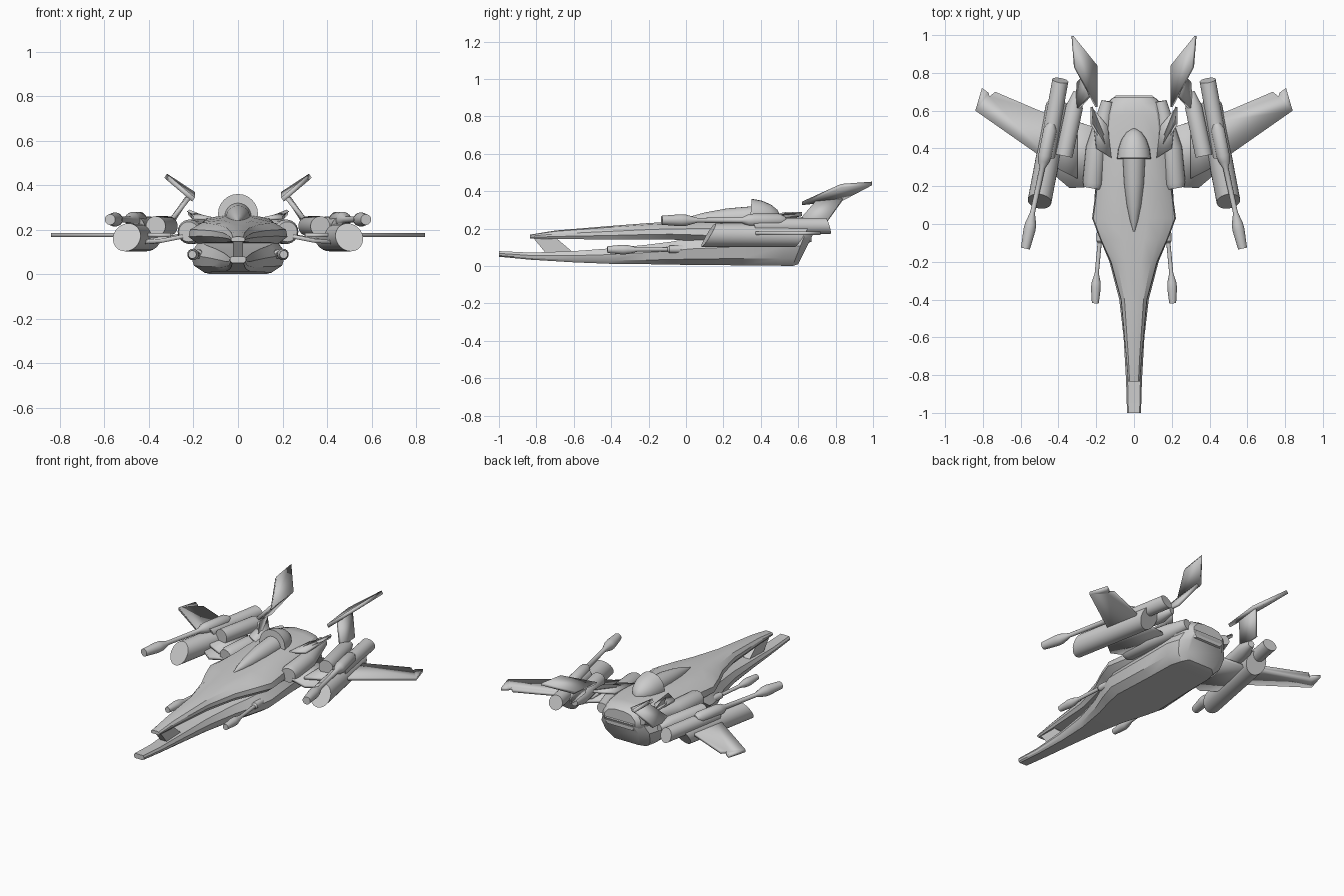
import bpy, bmesh, math
from mathutils import Vector


def finish(name, bm, mirror=False, thick=0, angle=32):
    bmesh.ops.recalc_face_normals(bm, faces=bm.faces)
    me = bpy.data.meshes.new(name)
    bm.to_mesh(me)
    bm.free()
    ob = bpy.data.objects.new(name, me)
    bpy.context.collection.objects.link(ob)
    bpy.ops.object.select_all(action='DESELECT')
    bpy.context.view_layer.objects.active = ob
    ob.select_set(True)
    bpy.ops.object.shade_smooth_by_angle(angle=math.radians(angle))
    if thick:
        m = ob.modifiers.new("thickness", 'SOLIDIFY')
        m.thickness = thick
        m.offset = 0
    if mirror:
        m = ob.modifiers.new("mirror", 'MIRROR')
        m.use_axis[0] = True
    return ob


def skin(name, rings, mirror=False):
    """Bridge rings of points and cap both ends."""
    bm = bmesh.new()
    vs = [[bm.verts.new(p) for p in r] for r in rings]
    n = len(vs[0])
    for a, b in zip(vs, vs[1:]):
        for i in range(n):
            j = (i + 1) % n
            bm.faces.new((a[i], a[j], b[j], b[i]))
    bm.faces.new(vs[0])
    bm.faces.new(vs[-1])
    return finish(name, bm, mirror)


def hull(name, stations, half):
    """Loft stations (y, width, bottom, top, rake) with a unit half-section."""
    rings = []
    for y, w, zb, zt, rake in stations:
        prof = half + [(-x, z) for x, z in reversed(half)]
        rings.append([(x * w, y + rake * z, zb + z * (zt - zb)) for x, z in prof])
    return skin(name, rings)


def tube(name, pts, mirror=True, slant=0, n=24):
    """Round body through (x, y, z, radius) points, optionally slant-cut."""
    axis = (Vector(pts[-1][:3]) - Vector(pts[0][:3])).normalized()
    u = axis.cross(Vector((0, 0, 1))).normalized()
    v = u.cross(axis)
    rings = []
    for x, y, z, r in pts:
        ring = []
        for i in range(n):
            a = 2 * math.pi * i / n
            up = r * math.sin(a)
            ring.append(Vector((x, y, z)) + u * r * math.cos(a) + v * up + axis * up * slant)
        rings.append(ring)
    return skin(name, rings, mirror)


def plate(name, pts, thick):
    bm = bmesh.new()
    bm.faces.new([bm.verts.new(p) for p in pts])
    return finish(name, bm, True, thick)


# Lower hull with long flat nose and raked tail
hull("lower_hull", [
    (-1.0, .037, .05, .08, 0), (-.83, .042, .034, .072, 0), (-.6, .055, .02, .08, 0),
    (-.4, .078, .012, .095, 0), (-.2, .13, .01, .115, 0), (-.08, .18, .008, .13, 0),
    (.03, .215, .006, .15, 0), (.3, .2, .004, .17, 0),
    (.5, .195, .002, .18, .05), (.57, .17, 0, .18, .07), (.6, .12, .01, .17, .08)],
    [(.7, 0), (.92, .22), (1, .6), (.8, 1)])

# Upper hull, separated from the lower nose by an open gap
hull("upper_hull", [
    (-.835, .032, .147, .168, 0), (-.7, .042, .145, .19, 0), (-.4, .07, .142, .215, 0),
    (-.2, .125, .143, .23, 0), (-.08, .18, .142, .237, 0), (.03, .222, .135, .243, 0),
    (.2, .2, .12, .255, 0), (.4, .195, .12, .265, 0), (.58, .17, .12, .26, 0),
    (.64, .145, .12, .255, 0), (.67, .11, .13, .235, 0)],
    [(.8, 0), (1, .3), (.97, .6), (.72, .9), (.3, 1)])

# Slanted strut joining the two noses
skin("nose_strut", [
    [(-.022, -.75, .07), (.022, -.75, .07), (.022, -.6, .07), (-.022, -.6, .07)],
    [(-.022, -.82, .155), (.022, -.82, .155), (.022, -.7, .155), (-.022, -.7, .155)]])

# Canopy and the hood behind it
tube("canopy", [(0, -.04, .238, .004), (0, .02, .242, .022), (0, .1, .248, .038),
                (0, .22, .255, .053), (0, .36, .26, .06)], mirror=False)
tube("canopy_hood", [(0, .345, .27, .09), (0, .4, .267, .083), (0, .45, .264, .065),
                     (0, .485, .262, .04), (0, .505, .26, .008)], mirror=False)

# Engines on the hull flanks
tube("flank_engine", [(.222, .19, .19, .045), (.217, .22, .19, .055), (.2, .4, .19, .055),
                      (.165, .52, .2, .05), (.14, .65, .205, .032)])

# Wing-mounted nacelle group
tube("main_nacelle", [(.5, .12, .165, .063), (.405, .62, .165, .063)], slant=.6)
tube("upper_nacelle", [(.462, .36, .215, .043), (.39, .76, .215, .043)], slant=-.3)
tube("inner_nacelle", [(.37, .36, .215, .045), (.315, .62, .215, .045), (.3, .7, .215, .02)])

# Wing cannon: flared muzzle, barrel and body
tube("wing_cannon", [(.575, -.13, .245, .024), (.553, -.03, .245, .032), (.547, 0, .245, .03),
                     (.537, .06, .245, .013), (.485, .3, .245, .015), (.48, .33, .245, .03),
                     (.472, .36, .245, .035), (.444, .5, .245, .035), (.437, .53, .245, .02)])

# Chin cannon under the flank
tube("chin_cannon", [(.205, -.42, .088, .018), (.202, -.34, .088, .026), (.2, -.31, .088, .024),
                     (.197, -.26, .088, .011), (.182, -.1, .09, .011), (.18, -.09, .09, .02),
                     (.172, 0, .09, .022)], n=16)

# Wings: inner panel and notched outer panel
plate("inner_wing", [(.17, .2, .185), (.34, .19, .15), (.47, .3, .14), (.42, .58, .14),
                     (.17, .5, .185)], .018)
plate("outer_wing", [(.3, .24, .175), (.39, .285, .175), (.84, .6, .175), (.805, .72, .175),
                     (.77, .695, .175), (.765, .675, .175), (.735, .7, .175),
                     (.5, .6, .175), (.3, .52, .175)], .018)

# Bent tail fins: strut leans inboard, blade sweeps outboard
plate("tail_strut", [(.305, .6, .235), (.215, .7, .35), (.215, .84, .36), (.295, .75, .235)], .02)
plate("tail_blade", [(.2, .62, .335), (.312, .83, .43), (.325, .995, .442), (.2, .84, .36)], .022)

# Small dorsal fins leaning outward
plate("dorsal_fin", [(.11, .34, .24), (.225, .62, .285), (.225, .53, .285), (.13, .48, .24)][::-1], .014)
plate("dorsal_shoulder", [(.12, .35, .25), (.2, .4, .25), (.225, .62, .275), (.14, .52, .25)], .014)
